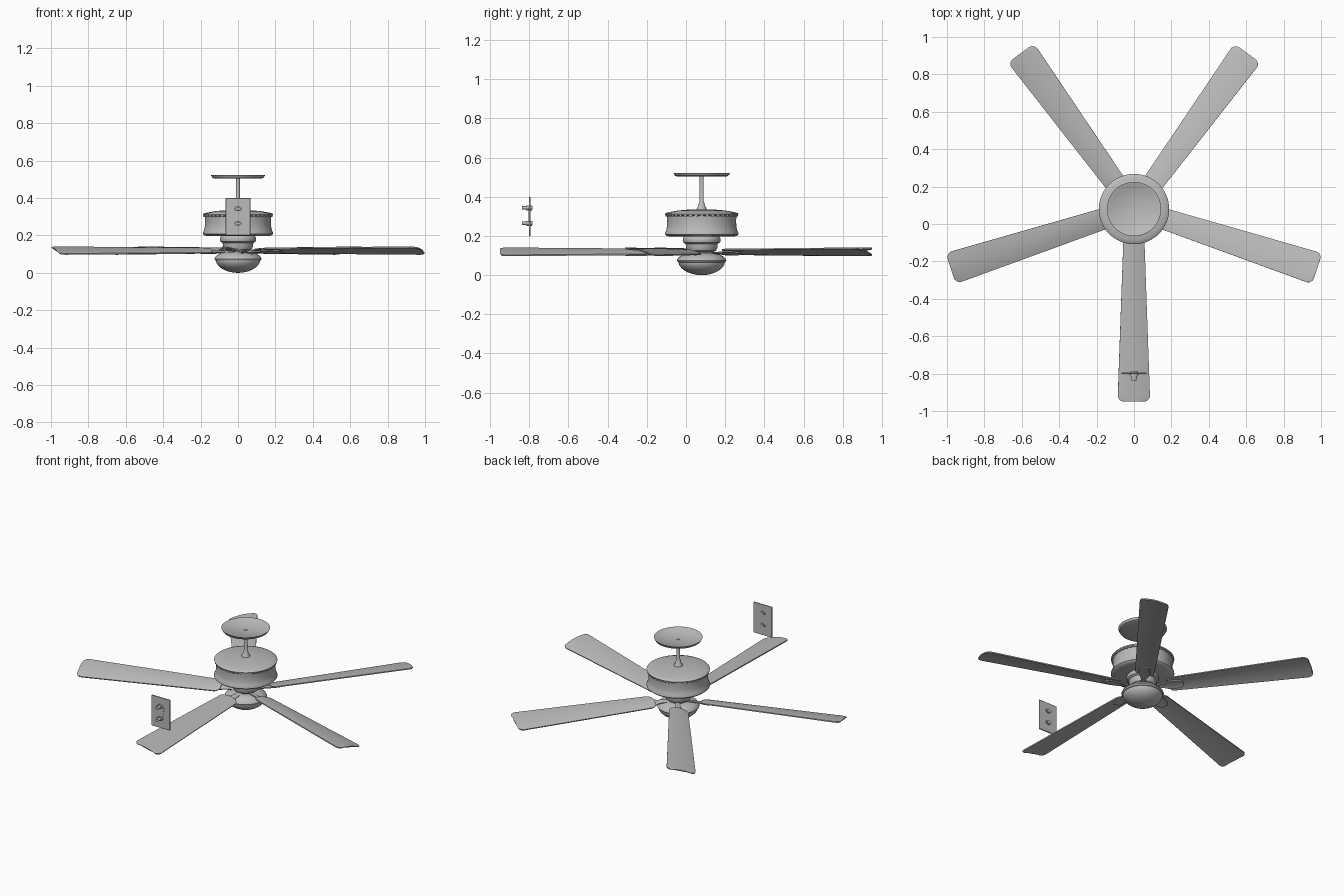
import bpy, bmesh, math
from mathutils import Matrix, Vector

if "Cube" in bpy.data.objects:
    bpy.data.objects.remove(bpy.data.objects["Cube"])

CENTRE = Vector((0, 0.08, 0))

grey = bpy.data.materials.new("plain_grey")
grey.use_nodes = True
COLOUR = (0.5, 0.5, 0.5, 1)
grey.diffuse_color = COLOUR
grey.node_tree.nodes["Principled BSDF"].inputs["Base Color"].default_value = COLOUR


def finish(name, bm, angle=35):
    bmesh.ops.recalc_face_normals(bm, faces=bm.faces)
    mesh = bpy.data.meshes.new(name)
    bm.to_mesh(mesh)
    bm.free()
    mesh.materials.append(grey)
    obj = bpy.data.objects.new(name, mesh)
    bpy.context.collection.objects.link(obj)
    bpy.ops.object.select_all(action='DESELECT')
    obj.select_set(True)
    bpy.context.view_layer.objects.active = obj
    bpy.ops.object.shade_smooth_by_angle(angle=math.radians(angle))
    return obj


def lathe(name, profile, steps=64, angle=35):
    """Spin a (radius, height) profile around the z axis."""
    bm = bmesh.new()
    verts = [bm.verts.new((r, 0, z)) for r, z in profile]
    edges = [bm.edges.new(pair) for pair in zip(verts, verts[1:])]
    bmesh.ops.spin(bm, geom=verts + edges, cent=(0, 0, 0), axis=(0, 0, 1),
                   angle=math.tau, steps=steps)
    bmesh.ops.remove_doubles(bm, verts=bm.verts, dist=1e-5)
    obj = finish(name, bm, angle)
    obj.location = CENTRE
    return obj


def prism(name, outline, y0, y1):
    """Extrude an (x, z) outline along y."""
    bm = bmesh.new()
    face = bm.faces.new([bm.verts.new((x, y0, z)) for x, z in outline])
    out = bmesh.ops.extrude_face_region(bm, geom=[face])
    moved = [g for g in out["geom"] if isinstance(g, bmesh.types.BMVert)]
    bmesh.ops.translate(bm, verts=moved, vec=(0, y1 - y0, 0))
    return finish(name, bm)


# Ceiling canopy: shallow dish open at the top
lathe("ceiling_canopy", [(0, 0.503), (0.125, 0.503), (0.137, 0.508), (0.145, 0.522),
                         (0.14, 0.522), (0.125, 0.512), (0, 0.507)])

# Hanging rod with flared collar
lathe("hanging_rod", [(0, 0.51), (0.01, 0.51), (0.01, 0.378), (0.014, 0.37), (0.017, 0.352),
                      (0.025, 0.342), (0.027, 0.33), (0, 0.33)], 24)

# Motor drum: domed lid, lip and waisted side
lathe("motor_housing", [(0, 0.337), (0.06, 0.335), (0.12, 0.33), (0.165, 0.322), (0.184, 0.317),
                        (0.188, 0.313), (0.186, 0.307), (0.178, 0.302), (0.176, 0.28),
                        (0.177, 0.25), (0.181, 0.228), (0.188, 0.215), (0.188, 0.208),
                        (0.18, 0.201), (0.16, 0.196), (0, 0.196)])

# Row of small vent beads under the lip
bm = bmesh.new()
for i in range(40):
    spin = Matrix.Rotation(math.tau * i / 40, 4, 'Z')
    bmesh.ops.create_cube(bm, size=1, matrix=spin @ Matrix.Translation((0.18, 0, 0.303))
                          @ Matrix.Diagonal((0.01, 0.014, 0.007, 1)))
finish("vent_beads", bm).location = CENTRE

# Hub below the motor and neck down to the lamp
lathe("blade_hub", [(0, 0.198), (0.088, 0.198), (0.095, 0.19), (0.097, 0.178), (0.094, 0.167),
                    (0.082, 0.16), (0.08, 0.14), (0.074, 0.125), (0.06, 0.118),
                    (0.055, 0.1), (0, 0.1)])

# Lamp fitter and glass bowl
lathe("lamp_fitter", [(0, 0.112), (0.07, 0.112), (0.09, 0.106), (0.112, 0.094), (0.123, 0.083),
                      (0.126, 0.075), (0.122, 0.067), (0.115, 0.064), (0, 0.064)])
bowl = [(0.118 * math.cos(a), 0.066 * (1 - math.sin(a) ** 1.1))
        for a in [math.pi / 2 * i / 14 for i in range(14)]]
lathe("glass_bowl", bowl + [(0, 0)])

# Blades and their brackets
ROOT, TIP, ROUND = 0.15, 1.03, 0.035
PITCH = Matrix.Rotation(math.radians(12.5), 4, 'X')


def blade_half_width(r):
    half = 0.057 + 0.032 * (r - ROOT) / (TIP - ROOT)
    inset = max(0, ROUND - (r - ROOT), ROUND - (TIP - r))
    return half - ROUND + math.sqrt(max(0, ROUND ** 2 - inset ** 2))


def strip(name, stations, half_width, camber, thickness, drop, matrix):
    """Sheet along x with a slightly arched cross-section, given thickness."""
    bm = bmesh.new()
    rows = []
    for r in stations:
        h = half_width(r)
        rows.append([bm.verts.new((r, h * v, camber * (1 - v * v) - drop))
                     for v in [i / 4 - 1 for i in range(9)]])
    for a, b in zip(rows, rows[1:]):
        for i in range(8):
            bm.faces.new((a[i], b[i], b[i + 1], a[i + 1]))
    bmesh.ops.transform(bm, matrix=matrix, verts=bm.verts)
    bmesh.ops.recalc_face_normals(bm, faces=bm.faces)
    bmesh.ops.solidify(bm, geom=bm.faces[:], thickness=thickness)
    return finish(name, bm)


corner = [ROUND * (1 - math.cos(math.pi / 2 * i / 6)) for i in range(7)]
blade_rows = ([ROOT + c for c in corner] + [ROOT + 0.1 * i for i in range(1, 9)]
              + [TIP - c for c in reversed(corner)])
arm_rows = [0.05 + 0.02 * i for i in range(11)]

for i in range(5):
    turn = Matrix.Rotation(math.radians(-90 + 72 * i), 4, 'Z')
    # counter-clockwise edge hangs low
    place = (Matrix.Translation(CENTRE + Vector((0, 0, 0.124))) @ turn
             @ PITCH.inverted())
    strip(f"blade_{i + 1}", blade_rows, blade_half_width, 0.006, 0.007, 0.002, place)
    strip(f"blade_bracket_{i + 1}", arm_rows,
          lambda r: 0.016 + 0.02 * max(0, math.sin((r - 0.12) / 0.14 * math.pi)),
          0.003, 0.007, 0.009, place)

# Wall control plate with two toggles
plate = prism("control_plate", [(-0.067, 0.2), (0.067, 0.2), (0.067, 0.4), (-0.067, 0.4)],
              -0.802, -0.793)
bevel = plate.modifiers.new("soft_edge", 'BEVEL')
bevel.width, bevel.segments = 0.003, 2
prism("toggle_guide", [(-0.014, 0.265), (0.014, 0.265), (0.03, 0.345), (-0.03, 0.345)],
      -0.804, -0.8)

for label, z in (("upper", 0.343), ("lower", 0.264)):
    for part, width, height, y0, y1 in (("toggle", 0.013, 0.009, -0.838, -0.785),
                                        ("toggle_collar", 0.02, 0.013, -0.815, -0.787)):
        ring = [(width * math.cos(math.tau * k / 20), z + height * math.sin(math.tau * k / 20))
                for k in range(20)]
        prism(f"{label}_{part}", ring, y0, y1)
